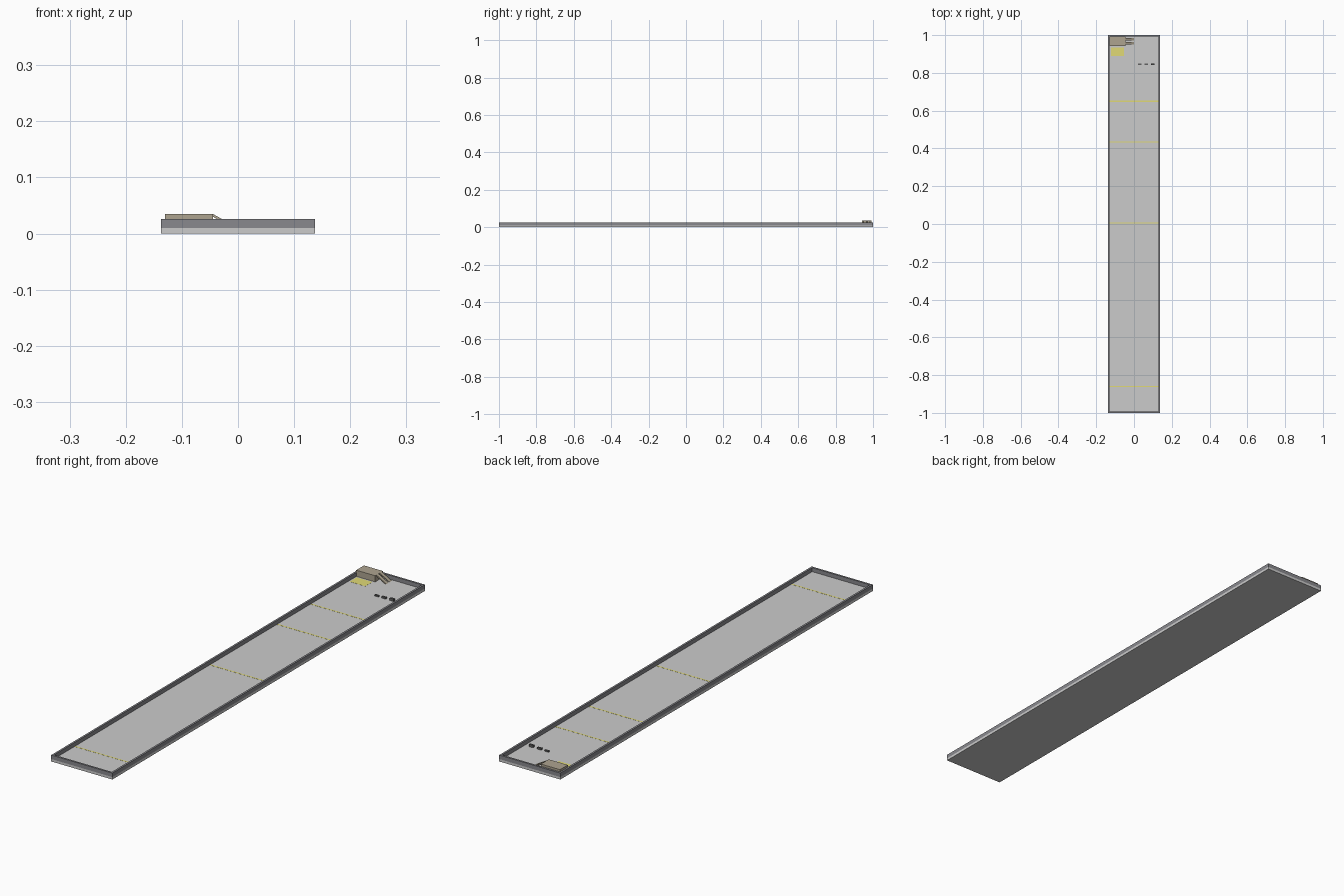
import bpy, bmesh

if "Cube" in bpy.data.objects:
    bpy.data.objects.remove(bpy.data.objects["Cube"])


def material(name, rgb):
    m = bpy.data.materials.new(name)
    m.diffuse_color = (*rgb, 1)
    m.use_nodes = True
    m.node_tree.nodes["Principled BSDF"].inputs["Base Color"].default_value = m.diffuse_color
    return m


TAN = material("tan", (0.42, 0.37, 0.28))
YELLOW = material("yellow_paint", (0.75, 0.70, 0.18))
DARK = material("dark_grey", (0.12, 0.12, 0.12))
WALL = material("wall_grey", (0.25, 0.25, 0.27))


def make_object(name, bm, mat=None):
    bmesh.ops.recalc_face_normals(bm, faces=bm.faces)
    me = bpy.data.meshes.new(name)
    bm.to_mesh(me)
    bm.free()
    ob = bpy.data.objects.new(name, me)
    bpy.context.collection.objects.link(ob)
    if mat:
        me.materials.append(mat)
    return ob


def box(name, x, y, z, mat=None):
    bm = bmesh.new()
    bmesh.ops.create_cube(bm, size=1)
    for v in bm.verts:
        v.co = [r[0] if c < 0 else r[1] for c, r in zip(v.co, (x, y, z))]
    return make_object(name, bm, mat)


def extrude_xz(name, profile, y0, y1, mat=None):
    bm = bmesh.new()
    face = bm.faces.new([bm.verts.new((x, y0, z)) for x, z in profile])
    ext = bmesh.ops.extrude_face_region(bm, geom=[face])["geom"]
    verts = [g for g in ext if isinstance(g, bmesh.types.BMVert)]
    bmesh.ops.translate(bm, verts=verts, vec=(0, y1 - y0, 0))
    return make_object(name, bm, mat)


W, L, T = 0.137, 1.0, 0.008      # half width, half length, wall thickness
FLOOR, RIM = 0.010, 0.026

# Floor slab and surrounding walls
box("floor_slab", (-W, W), (-L, L), (0, FLOOR))
for side, s in (("left", -1), ("right", 1)):
    box(side + "_wall", sorted((s * W, s * (W - T))), (-L, L), (FLOOR, RIM), WALL)
for side, s in (("front", -1), ("back", 1)):
    box(side + "_wall", (-W + T, W - T), sorted((s * L, s * (L - T))), (FLOOR, RIM), WALL)

# Painted distance lines and landing patch
for i, y in enumerate((0.65, 0.435, 0.005, -0.86)):
    box(f"distance_line_{i + 1}", (-W + T, W - T), (y - 0.003, y + 0.003), (FLOOR, FLOOR + 0.0004), YELLOW)
box("landing_patch", (-0.123, -0.053), (0.89, 0.935), (FLOOR, FLOOR + 0.0004), YELLOW)

# Raised platform with a sloping ramp
box("platform", (-0.13, -0.045), (0.942, 0.992), (FLOOR, 0.035), TAN)
for i, (y0, y1) in enumerate(((0.95, 0.964), (0.971, 0.985))):
    extrude_xz(f"ramp_{i + 1}", [(-0.045, 0.035), (0.0, FLOOR), (-0.008, FLOOR), (-0.045, 0.030)],
               y0, y1, TAN)

# Row of small barriers, growing in size
for i, (x, h) in enumerate(((0.031, 0.005), (0.064, 0.007), (0.10, 0.010))):
    box(f"barrier_{i + 1}", (x - 0.009, x + 0.009), (0.841, 0.849), (FLOOR, FLOOR + h), DARK)
